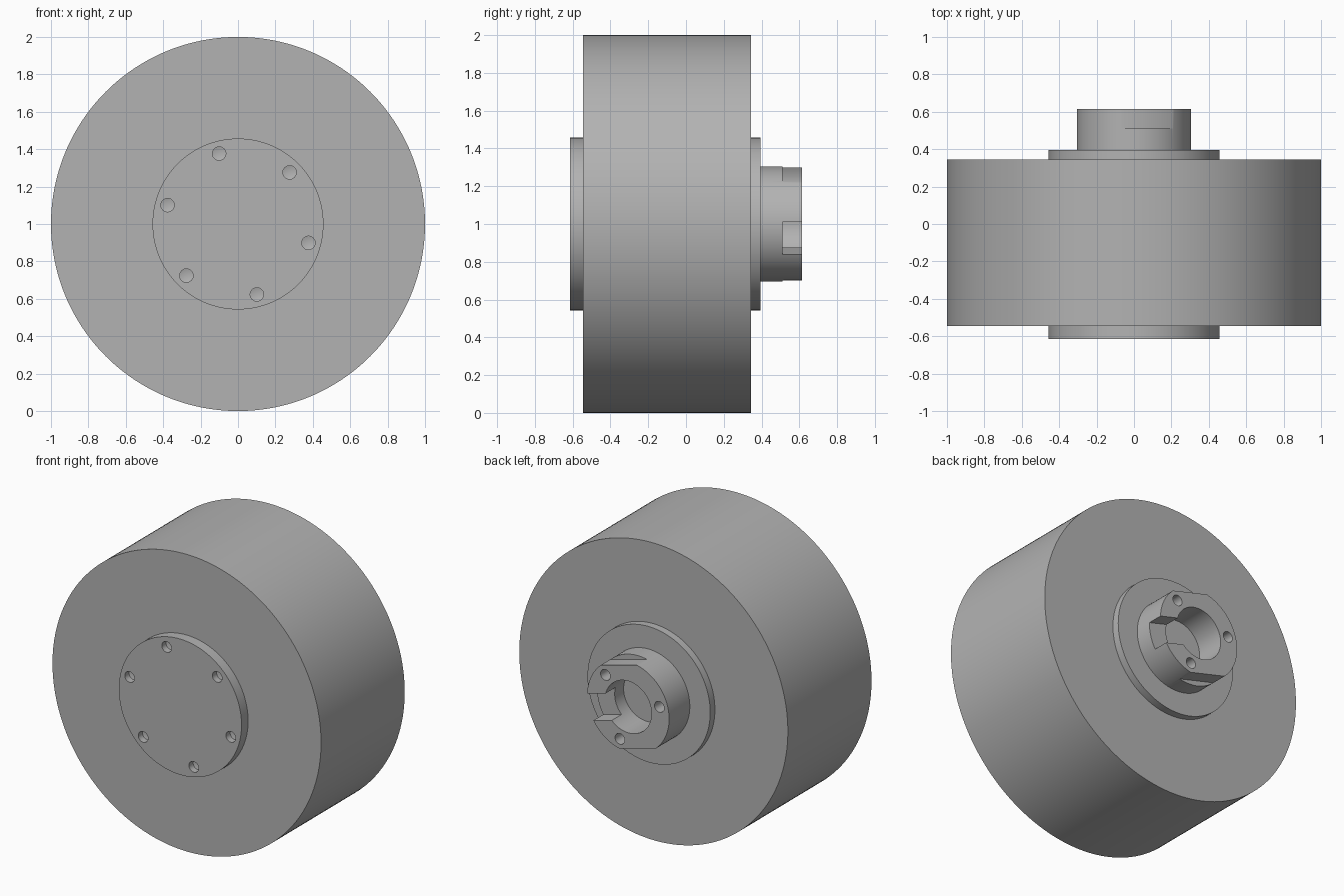
import bpy
import math
from mathutils import Matrix, Vector

if "Cube" in bpy.data.objects:
    bpy.data.objects.remove(bpy.data.objects["Cube"], do_unlink=True)

CENTRE_Z = 1.0
TILT = math.radians(-15)      # direction of the drive slot, seen from the front

grey = bpy.data.materials.new("plain_grey")
grey.use_nodes = True
colour = (0.45, 0.45, 0.45, 1)
grey.diffuse_color = colour
grey.node_tree.nodes["Principled BSDF"].inputs["Base Color"].default_value = colour


def disc(name, radius, y0, y1, x=0, z=0, tip=None, sides=128):
    """Cylinder along y; with tip set, the y1 end narrows to that radius."""
    bpy.ops.mesh.primitive_cone_add(
        vertices=sides, radius1=radius, radius2=radius if tip is None else tip,
        depth=abs(y1 - y0), location=(x, (y0 + y1) / 2, CENTRE_Z + z),
        rotation=(math.radians(-90 if y1 > y0 else 90), 0, 0))
    ob = bpy.context.object
    ob.name = name
    ob.data.materials.append(grey)
    return ob


def tilted_box(name, a, b, y0, y1):
    """Box spanning a along the slot direction and b across it."""
    size = Vector((a[1] - a[0], y1 - y0, b[1] - b[0]))
    mid = Vector(((a[0] + a[1]) / 2, (y0 + y1) / 2, (b[0] + b[1]) / 2))
    turn = Matrix.Rotation(-TILT, 4, "Y")
    bpy.ops.mesh.primitive_cube_add(size=1)
    ob = bpy.context.object
    ob.name = name
    ob.data.transform(Matrix.Translation((0, 0, CENTRE_Z)) @ turn
                      @ Matrix.Translation(mid) @ Matrix.Diagonal((*size, 1)))
    ob.data.materials.append(grey)
    return ob


def cut(target, cutter):
    mod = target.modifiers.new("cut", "BOOLEAN")
    mod.operation = "DIFFERENCE"
    mod.solver = "EXACT"
    mod.object = cutter
    bpy.context.view_layer.objects.active = target
    bpy.ops.object.modifier_apply(modifier=mod.name)
    bpy.data.objects.remove(cutter, do_unlink=True)


def drill(target, ring, angle, y, depth, way):
    """Blind hole with a conical bottom; way is the drilling sign along y."""
    x, z = ring * math.cos(angle), ring * math.sin(angle)
    end = y + way * depth
    cut(target, disc("drill_shank", 0.036, y - way * 0.05, end, x, z, sides=32))
    cut(target, disc("drill_point", 0.036, end - way * 0.0005, end + way * 0.02,
                     x, z, tip=0, sides=32))


# Main bodies
drum = disc("drum", 1.0, -0.545, 0.345, sides=192)
front_cap = disc("front_cap", 0.457, -0.615, -0.545)
back_collar = disc("back_collar", 0.457, 0.345, 0.395)
hub = disc("hub", 0.305, 0.395, 0.615)

# Six screw holes in the front cap
for i in range(6):
    drill(front_cap, 0.39, math.radians(45 + 60 * i), -0.615, 0.045, 1)

# Hub: bore, drive slot on one side, two opposed wrench flats
cut(hub, disc("bore_cutter", 0.174, 0.415, 0.7))
cut(hub, tilted_box("slot_cutter", (0, 0.5), (-0.088, 0.088), 0.51, 0.7))
for b in ((0.271, 0.5), (-0.5, -0.271)):
    cut(hub, tilted_box("flat_cutter", (-0.5, 0.5), b, 0.51, 0.7))

# Three screw holes in the hub rim
for i in range(3):
    drill(hub, 0.24, math.radians(45 + 120 * i), 0.615, 0.1, -1)

# Smooth round walls with crisp edges
bpy.ops.object.select_all(action="DESELECT")
for ob in (drum, front_cap, back_collar, hub):
    ob.select_set(True)
bpy.context.view_layer.objects.active = drum
bpy.ops.object.shade_smooth_by_angle(angle=math.radians(30))
